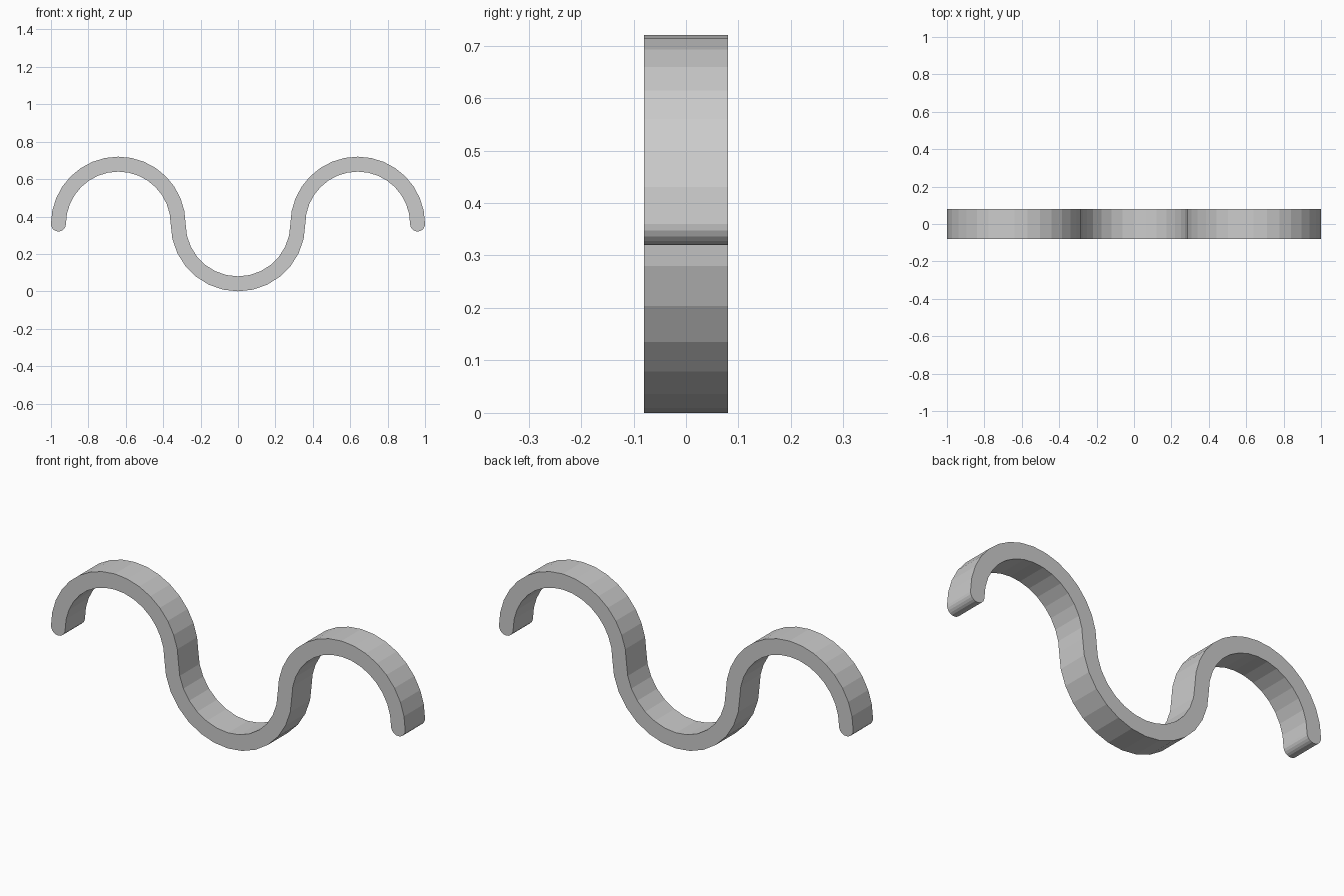
import bpy
import bmesh
from math import cos, sin, pi

cube = bpy.data.objects.get("Cube")
if cube:
    bpy.data.objects.remove(cube, do_unlink=True)

RADIUS, HALF_THICK, HALF_DEPTH = 0.32, 0.04, 0.08
MID_Z = RADIUS + HALF_THICK


def arc(cx, radius, start, end, steps):
    """Points along an arc centred at mid height."""
    angles = [start + (end - start) * i / steps for i in range(steps + 1)]
    return [(cx + radius * cos(a), MID_Z + radius * sin(a)) for a in angles]


def wave_side(offset):
    """One edge of the band: crest, trough, crest from left to right."""
    crest, trough = RADIUS + offset, RADIUS - offset
    pts = arc(-2 * RADIUS, crest, pi, 0, 16)
    pts += arc(0, trough, pi, 2 * pi, 14)[1:]
    pts += arc(2 * RADIUS, crest, pi, 0, 16)[1:]
    return pts


# Closed outline: upper edge, rounded end, lower edge, rounded end
outline = wave_side(HALF_THICK)
outline += arc(3 * RADIUS, HALF_THICK, 0, -pi, 10)[1:-1]
outline += wave_side(-HALF_THICK)[::-1]
outline += arc(-3 * RADIUS, HALF_THICK, 0, -pi, 10)[1:-1]

# Extrude the outline through the depth
bm = bmesh.new()
face = bm.faces.new([bm.verts.new((x, -HALF_DEPTH, z)) for x, z in outline])
ext = bmesh.ops.extrude_face_region(bm, geom=[face], use_keep_orig=True)
moved = [v for v in ext["geom"] if isinstance(v, bmesh.types.BMVert)]
bmesh.ops.translate(bm, verts=moved, vec=(0, 2 * HALF_DEPTH, 0))
bmesh.ops.recalc_face_normals(bm, faces=bm.faces[:])
caps = [f for f in bm.faces if len(f.verts) > 4]
bmesh.ops.triangulate(bm, faces=caps)

mesh = bpy.data.meshes.new("wave_band")
bm.to_mesh(mesh)
bm.free()
band = bpy.data.objects.new("wave_band", mesh)
bpy.context.collection.objects.link(band)

# Single plain grey
grey = bpy.data.materials.new("light_grey")
grey.use_nodes = True
colour = (0.6, 0.6, 0.6, 1)
grey.diffuse_color = colour
grey.node_tree.nodes["Principled BSDF"].inputs["Base Color"].default_value = colour
mesh.materials.append(grey)
